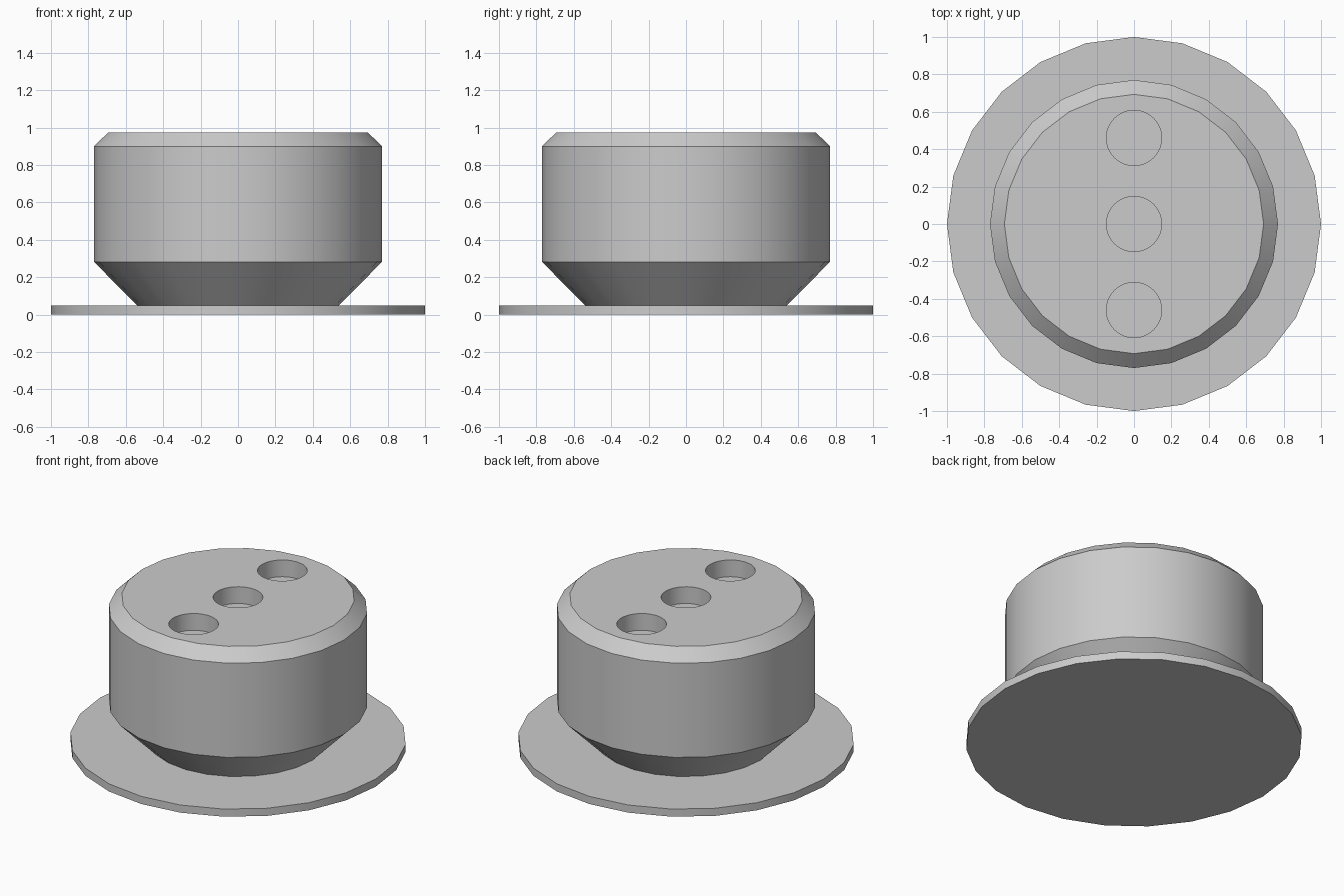
import bpy
import bmesh
import math
from mathutils import Matrix

SIDES = 24

cube = bpy.data.objects.get("Cube")
if cube:
    bpy.data.objects.remove(cube, do_unlink=True)

grey = bpy.data.materials.new("light_grey")
grey.use_nodes = True
grey.diffuse_color = (0.6, 0.6, 0.6, 1)
grey.node_tree.nodes["Principled BSDF"].inputs["Base Color"].default_value = (0.6, 0.6, 0.6, 1)


def add_object(name, bm):
    bmesh.ops.recalc_face_normals(bm, faces=bm.faces)
    mesh = bpy.data.meshes.new(name)
    bm.to_mesh(mesh)
    bm.free()
    mesh.materials.append(grey)
    obj = bpy.data.objects.new(name, mesh)
    bpy.context.collection.objects.link(obj)
    return obj


def turned(name, profile):
    """Closed round solid from (radius, height) pairs, bottom to top."""
    bm = bmesh.new()
    rings = []
    for r, z in profile:
        angles = [math.tau * i / SIDES for i in range(SIDES)]
        rings.append([bm.verts.new((r * math.cos(a), r * math.sin(a), z)) for a in angles])
    for low, high in zip(rings, rings[1:]):
        for i in range(SIDES):
            j = (i + 1) % SIDES
            bm.faces.new((low[i], low[j], high[j], high[i]))
    bm.faces.new(rings[0][::-1])
    bm.faces.new(rings[-1])
    return add_object(name, bm)


def activate(obj):
    bpy.ops.object.select_all(action="DESELECT")
    obj.select_set(True)
    bpy.context.view_layer.objects.active = obj


# Thin round flange and the chamfered body standing on it
flange = turned("base_flange", [(1.0, 0), (1.0, 0.05)])
body = turned("body", [(0.54, 0.05), (0.77, 0.282), (0.77, 0.9), (0.693, 0.975)])

# Three blind holes in a row across the top
bm = bmesh.new()
depth = 0.11
for y in (-0.46, 0, 0.46):
    bmesh.ops.create_cone(bm, cap_ends=True, segments=32, radius1=0.148, radius2=0.148,
                          depth=2 * depth, matrix=Matrix.Translation((0, y, 0.975)))
cutter = add_object("hole_cutter", bm)
cutter.hide_render = True

cut = body.modifiers.new("holes", "BOOLEAN")
cut.operation = "DIFFERENCE"
cut.solver = "EXACT"
cut.object = cutter
activate(body)
bpy.ops.object.modifier_apply(modifier=cut.name)
bpy.data.objects.remove(cutter, do_unlink=True)

# Rounded sides shade smoothly, chamfer and rim edges stay sharp
for obj in (flange, body):
    activate(obj)
    bpy.ops.object.shade_smooth_by_angle(angle=math.radians(30))
